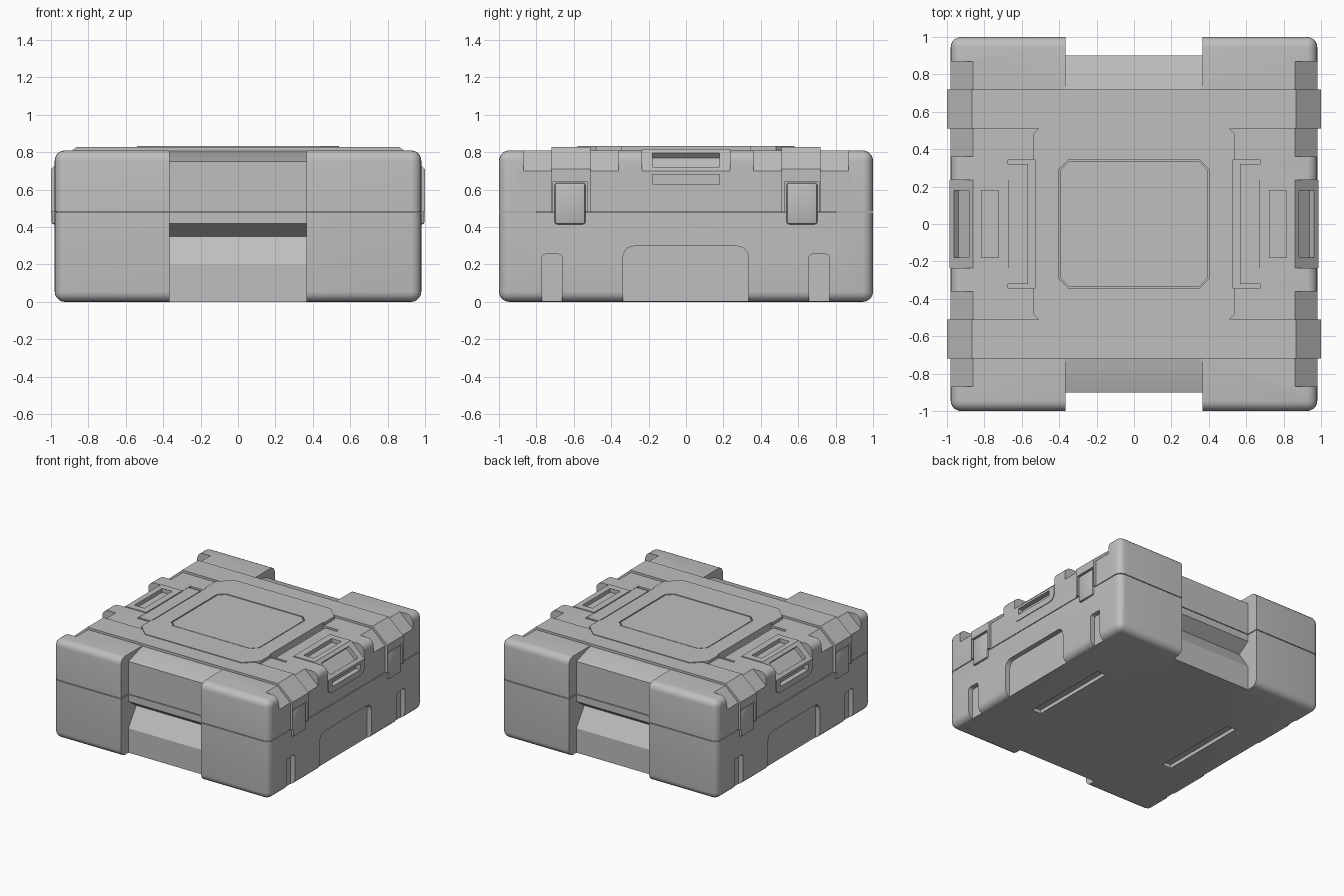
import bpy, bmesh, math
from mathutils import Vector

if "Cube" in bpy.data.objects:
    bpy.data.objects.remove(bpy.data.objects["Cube"], do_unlink=True)

GREY = (0.52, 0.52, 0.52, 1)
mat = bpy.data.materials.new("case_grey")
mat.use_nodes = True
mat.diffuse_color = GREY
mat.node_tree.nodes["Principled BSDF"].inputs["Base Color"].default_value = GREY

SEAM, TOP = 0.48, 0.81
SIDES = ((-1, "right"), (1, "left"))
ENDS = ((-1, "front"), (1, "back"))


def prism(name, pts, axis, lo, hi, radius=0, rule=None, segments=5):
    """Extrude a 2D outline along an axis; round the edges chosen by rule."""
    place = {"x": lambda p, d: (d, p[0], p[1]),
             "y": lambda p, d: (p[0], d, p[1]),
             "z": lambda p, d: (p[0], p[1], d)}[axis]
    bm = bmesh.new()
    a = [bm.verts.new(place(p, lo)) for p in pts]
    b = [bm.verts.new(place(p, hi)) for p in pts]
    bm.faces.new(a)
    bm.faces.new(b)
    for i in range(len(pts)):
        j = (i + 1) % len(pts)
        bm.faces.new((a[i], a[j], b[j], b[i]))
    bmesh.ops.recalc_face_normals(bm, faces=bm.faces)
    if radius:
        edges = [e for e in bm.edges if rule is None or rule(*[v.co for v in e.verts])]
        bmesh.ops.bevel(bm, geom=edges, offset=radius, segments=segments,
                        profile=0.5, affect="EDGES", clamp_overlap=True)
    me = bpy.data.meshes.new(name)
    bm.to_mesh(me)
    bm.free()
    me.materials.append(mat)
    ob = bpy.data.objects.new(name, me)
    bpy.context.collection.objects.link(ob)
    return ob


def rect(x0, x1, y0, y1):
    return [(x0, y0), (x1, y0), (x1, y1), (x0, y1)]


def octagon(w, h, c):
    return [(w, h - c), (w - c, h), (c - w, h), (-w, h - c),
            (-w, c - h), (c - w, -h), (w - c, -h), (w, c - h)]


def flip(pts, s):
    return [(s * p, q) for p, q in pts]


def cut(targets, cutter):
    """Subtract the cutter from each target, then discard it."""
    for t in targets:
        m = t.modifiers.new("cut", "BOOLEAN")
        m.operation = "DIFFERENCE"
        m.solver = "EXACT"
        m.object = cutter
        bpy.context.view_layer.objects.active = t
        bpy.ops.object.modifier_apply(modifier=m.name)
    bpy.data.objects.remove(cutter, do_unlink=True)


def along_x(a, b):
    return abs(a.y - b.y) < 1e-4 and abs(a.z - b.z) < 1e-4


# Lid and base shells, rounded everywhere except at the seam
shell = rect(-0.98, 0.98, -1, 1)
lid = prism("lid", shell, "z", SEAM + 0.003, TOP, 0.055,
            lambda a, b: max(a.z, b.z) > TOP - 0.01)
base = prism("base", shell, "z", 0, SEAM - 0.003, 0.055,
             lambda a, b: min(a.z, b.z) < 0.01)
core = prism("seam_core", rect(-0.97, 0.97, -0.8, 0.8), "z", SEAM - 0.02, SEAM + 0.02)

# Central grip notches at front and back, with their recessed panels
for s, side in ENDS:
    cut([lid, base], prism("notch", rect(-0.365, 0.365, *sorted((s * 0.7, s * 1.2))),
                           "z", -0.2, 1))
    upper = [(0.68, TOP), (0.71, TOP), (0.9, 0.75), (0.9, SEAM + 0.003), (0.68, SEAM + 0.003)]
    lower = [(0.68, SEAM - 0.003), (0.9, SEAM - 0.003), (0.9, 0.42), (0.8, 0.35),
             (0.9, 0.2), (0.9, 0), (0.68, 0)]
    prism(side + "_upper_panel", flip(upper, s), "x", -0.365, 0.365)
    prism(side + "_lower_panel", flip(lower, s), "x", -0.365, 0.365)
cut([core], prism("core_cut", rect(-0.365, 0.365, -1, -0.7), "z", 0, 1))
cut([core], prism("core_cut", rect(-0.365, 0.365, 0.7, 1), "z", 0, 1))

# Straps running over the lid, and the chamfered corners beneath them
half = [(1, 0.48), (1, 0.71), (0.865, 0.828)]
inner = [(0.82, 0.78), (0.94, 0.67), (0.94, 0.48)]
strap_line = half + flip(half[::-1], -1) + flip(inner[::-1], -1) + inner
wedge = [(0.86, TOP), (0.86, 1), (1.2, 1), (1.2, 0.7), (0.98, 0.7)]
for s, side in ENDS:
    for sx, _ in SIDES:
        cut([lid], prism("wedge", flip(wedge, sx), "y", *sorted((s * 0.36, s * 0.87))))
    strap = prism(side + "_strap", strap_line, "y", *sorted((s * 0.51, s * 0.72)))
    for sx, hand in SIDES:
        # Latch set in the end of the strap
        y = s * 0.62
        cut([strap], prism("latch_gap", rect(y - 0.09, y + 0.09, 0.4, 0.645), "x",
                           *sorted((sx * 0.9, sx * 1.1))))
        prism(f"{side}_{hand}_latch", rect(y - 0.082, y + 0.082, 0.415, 0.636), "x",
              *sorted((sx * 0.95, sx * 0.997)), 0.012, None, 2)

# Raised top plate with an engraved centre panel
plate = prism("top_plate", octagon(0.54, 0.58, 0.1), "z", 0.79, 0.834)
cut([plate], prism("panel_groove", octagon(0.4, 0.345, 0.05), "z", 0.815, 0.9))
prism("centre_panel", octagon(0.392, 0.337, 0.047), "z", 0.8, 0.832)

for sx, hand in SIDES:
    def span(a, b):
        return sorted((sx * a, sx * b))

    # Slot beside the plate, holding a handle bar
    slot = rect(*span(0.53, 0.675), -0.345, 0.345)
    cut([lid, plate], prism("bar_slot", slot, "z", 0.74, 1))
    prism(hand + "_handle_bar", rect(*span(0.567, 0.675), -0.322, 0.322),
          "z", 0.73, 0.808)

    # Wrap-over clip with three finger slots
    cut([lid], prism("wedge", flip(wedge, sx), "y", -0.235, 0.235))
    clip_line = [(0.67, 0.74), (0.67, 0.817), (0.86, 0.817), (0.986, 0.7),
                 (0.986, 0.58), (0.95, 0.58), (0.9, 0.74)]
    clip = prism(hand + "_clip", flip(clip_line, sx), "y", -0.235, 0.235)
    corner = [rect(0.2, 0.3, 0.5, 0.63), rect(-0.3, -0.2, 0.5, 0.63)]
    for s in (-1, 1):
        nick = [(s * 0.24, 0.57), (s * 0.24, 0.63)]
        nick += [(s * (0.185 + 0.05 * math.cos(t)), 0.63 - 0.05 * math.sin(t))
                 for t in (i * math.pi / 10 for i in range(6))]
        nick.append((s * 0.185, 0.57))
        cut([clip], prism("clip_corner", nick, "x", *span(0.9, 1.1)))
    top_slot = rect(0.725, 0.815, 0.785, 0.9)
    side_slot = rect(0.945, 1.1, 0.63, 0.68)
    along = Vector((0.126, -0.117)).normalized()
    out = Vector((-along.y, along.x))
    mid = Vector((0.923, 0.7585))
    slope_slot = [mid + along * u + out * v
                  for u, v in rect(-0.055, 0.055, -0.035, 0.05)]
    for outline in (top_slot, side_slot, slope_slot):
        cut([clip, lid], prism("finger_slot", flip(outline, sx), "y", -0.18, 0.18))

    # Lower side recesses: one broad, two narrow
    for y0, y1, h, r in ((-0.337, 0.333, 0.298, 0.06),
                         (-0.77, -0.662, 0.255, 0.018), (0.658, 0.766, 0.255, 0.018)):
        cut([base], prism("side_recess", rect(y0, y1, -0.1, h), "x", *span(0.94, 1.2), r,
                          lambda a, b: along_x(a, b) and a.z > 0.2))
    # Long pocket under the base
    cut([base], prism("foot_pocket", rect(*span(0.6, 0.68), -0.38, 0.38), "z", -0.1, 0.03))

# Smooth rounded corners, sharp creases
bpy.ops.object.select_all(action="DESELECT")
for ob in bpy.context.scene.objects:
    if ob.type == "MESH" and mat.name in ob.data.materials:
        ob.select_set(True)
        bpy.context.view_layer.objects.active = ob
bpy.ops.object.shade_smooth_by_angle(angle=math.radians(30))
